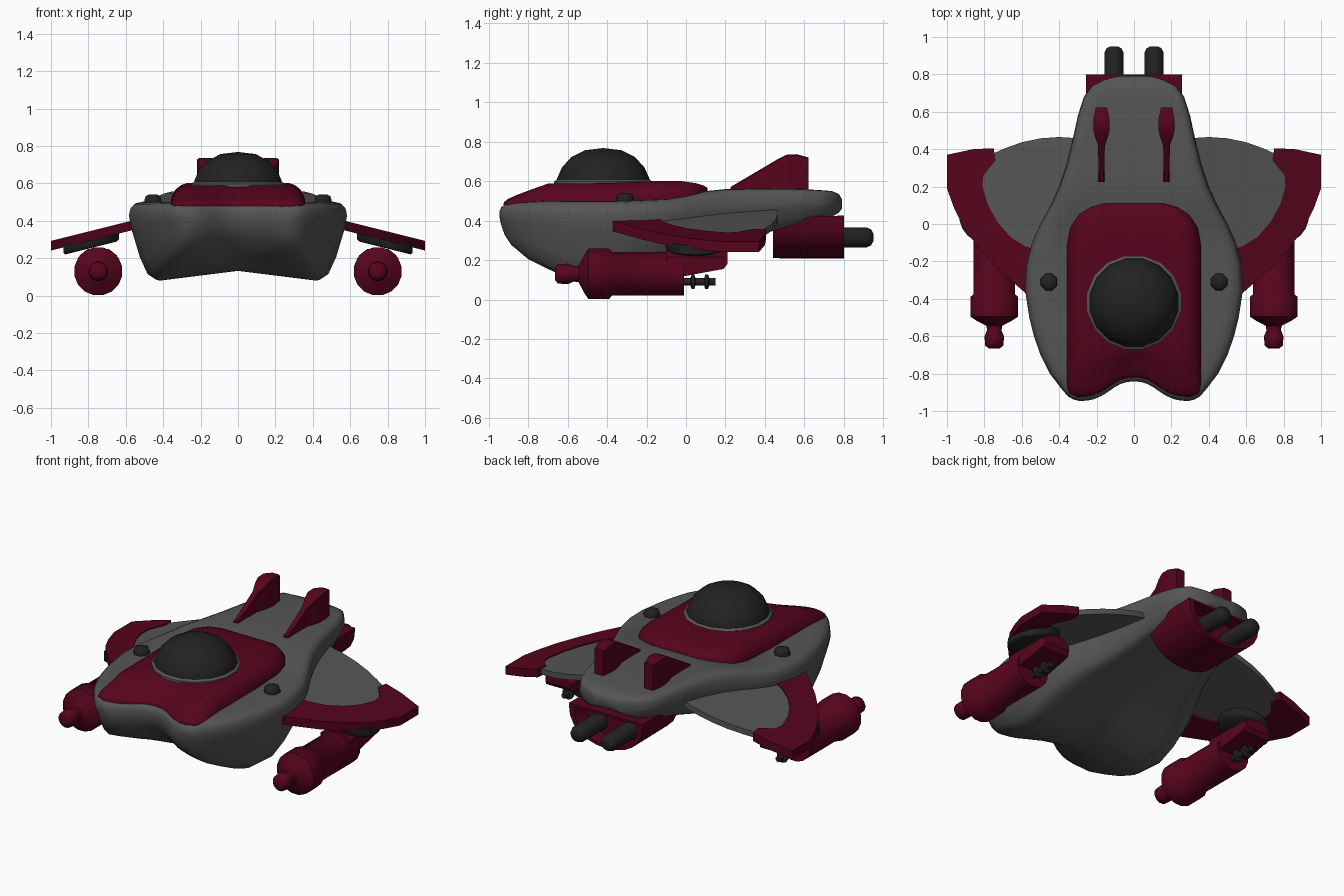
import bpy, bmesh, math


def material(name, rgb):
    m = bpy.data.materials.new(name)
    m.diffuse_color = (*rgb, 1)
    return m


RED = material("dark red", (0.093, 0.0012, 0.0115))
GREY = material("hull grey", (0.092, 0.092, 0.092))
DARK = material("near black", (0.0155, 0.0155, 0.0155))


def finish(name, bm, mat, mirror=False, angle=35):
    bmesh.ops.remove_doubles(bm, verts=bm.verts, dist=0.0005)
    bmesh.ops.recalc_face_normals(bm, faces=bm.faces)
    me = bpy.data.meshes.new(name)
    bm.to_mesh(me)
    bm.free()
    me.materials.append(mat)
    ob = bpy.data.objects.new(name, me)
    bpy.context.collection.objects.link(ob)
    bpy.context.view_layer.objects.active = ob
    ob.select_set(True)
    bpy.ops.object.shade_smooth_by_angle(angle=math.radians(angle))
    ob.select_set(False)
    if mirror:
        ob.modifiers.new("Mirror", 'MIRROR').use_mirror_merge = False
    return ob


def bridge(bm, rings, caps=True):
    for a, b in zip(rings, rings[1:]):
        n = len(a)
        for i in range(n):
            bm.faces.new((a[i], a[(i + 1) % n], b[(i + 1) % n], b[i]))
    if caps:
        bm.faces.new(rings[0])
        bm.faces.new(rings[-1])


def revolve(name, mat, profile, centre, axis='Z', seg=16, shear=0.0, mirror=False):
    """profile = (radius, position along axis); centre = the other two coordinates"""
    bm = bmesh.new()
    rings = []
    for r, h in profile:
        ring = []
        for i in range(seg):
            t = 2 * math.pi * (i + 0.5) / seg
            u, v = r * math.cos(t), r * math.sin(t)
            if axis == 'Z':
                co = (centre[0] + u, centre[1] + v, h - shear * u)
            else:
                co = (centre[0] + u, h, centre[1] + v)
            ring.append(bm.verts.new(co))
        rings.append(ring)
    bridge(bm, rings)
    return finish(name, bm, mat, mirror, angle=50)


def prism_loft(name, mat, sections, mirror=False, angle=35):
    bm = bmesh.new()
    bridge(bm, [[bm.verts.new(p) for p in s] for s in sections])
    return finish(name, bm, mat, mirror, angle)


FLAT = (0, 0.12, 0.24, 0.36, 0.48, 0.6, 0.75)


def notch(x, y):
    """pushes the middle of the nose back between its two lobes"""
    fade = min(1, max(0, (-0.6 - y) / 0.25))
    return 0.105 * math.exp(-abs(x / 0.155) ** 2.6) * fade


def shell(name, mat, stations, top_edge, low_edge, keel):
    """stations = (y, half width, top z, widest z, bottom z)"""
    bm = bmesh.new()
    rings = []
    tops = [(f, 1) for f in FLAT] + top_edge
    lows = [(f, keel * (1 - f / 0.75)) for f in FLAT] + low_edge
    n = len(tops)
    for y, w, zt, zm, zb in stations:
        half = [(f * w, zm + (zt - zm) * t) for f, t in tops] + [(w, zm)]
        half += [(f * w, zb + (zm - zb) * t) for f, t in reversed(lows)]
        full = half + [(-x, z) for x, z in reversed(half[1:-1])]
        rings.append([bm.verts.new((x, y + notch(x, y), z)) for x, z in full])
    bridge(bm, rings, caps=False)
    # end caps as strips from top edge to bottom edge
    for r in (rings[0], rings[-1]):
        m = len(r)
        for k in range(-n, n):
            quad = [r[k % m], r[(k + 1) % m], r[(2 * n - k - 1) % m], r[(2 * n - k) % m]]
            quad = list(dict.fromkeys(quad))
            bm.faces.new(quad)
    return finish(name, bm, mat, angle=60)


# Main hull
shell("hull", GREY, [
    (-0.947, 0.29, 0.448, 0.43, 0.405),
    (-0.938, 0.325, 0.47, 0.43, 0.37), (-0.92, 0.355, 0.482, 0.43, 0.325),
    (-0.885, 0.385, 0.49, 0.43, 0.275), (-0.80, 0.45, 0.495, 0.43, 0.205),
    (-0.70, 0.50, 0.50, 0.43, 0.155), (-0.60, 0.535, 0.50, 0.43, 0.11),
    (-0.50, 0.56, 0.50, 0.43, 0.08), (-0.35, 0.583, 0.50, 0.43, 0.085),
    (-0.22, 0.575, 0.505, 0.43, 0.135), (-0.10, 0.545, 0.51, 0.43, 0.18),
    (0.0, 0.50, 0.525, 0.44, 0.22), (0.1, 0.445, 0.55, 0.45, 0.25),
    (0.2, 0.40, 0.56, 0.46, 0.28), (0.32, 0.36, 0.562, 0.47, 0.315),
    (0.45, 0.328, 0.562, 0.48, 0.35), (0.58, 0.30, 0.56, 0.485, 0.38),
    (0.68, 0.268, 0.555, 0.485, 0.405), (0.74, 0.225, 0.55, 0.485, 0.42),
    (0.775, 0.15, 0.535, 0.485, 0.44), (0.79, 0.09, 0.51, 0.485, 0.46)],
    [(0.88, 0.97), (0.95, 0.85), (0.985, 0.55)],
    [(0.83, 0.09), (0.90, 0.35), (0.98, 0.8)], 0.15)

# Red deck plate around the cockpit
shell("deck_plate", RED, [
    (-0.925, 0.30, 0.495, 0.485, 0.47), (-0.905, 0.345, 0.51, 0.485, 0.47),
    (-0.86, 0.36, 0.53, 0.485, 0.47), (-0.78, 0.362, 0.56, 0.485, 0.47),
    (-0.70, 0.362, 0.588, 0.485, 0.47), (-0.40, 0.362, 0.59, 0.485, 0.47),
    (-0.12, 0.362, 0.602, 0.49, 0.47), (-0.02, 0.345, 0.60, 0.50, 0.47),
    (0.05, 0.30, 0.59, 0.51, 0.47), (0.09, 0.24, 0.578, 0.52, 0.47),
    (0.11, 0.17, 0.565, 0.53, 0.47)],
    [(0.84, 0.9), (0.92, 0.7), (0.98, 0.35)],
    [(0.83, 0.1), (0.90, 0.3), (0.98, 0.7)], 0)

# Cockpit dome and its rim
revolve("cockpit_rim", GREY, [(0.255, 0.55), (0.255, 0.598), (0.24, 0.608), (0.23, 0.55)], (0, -0.42))
revolve("cockpit_dome", DARK, [(0.243, 0.56), (0.238, 0.615), (0.213, 0.67), (0.165, 0.722),
                               (0.095, 0.757), (0.0005, 0.768)], (0, -0.42))

# Small side knobs on the deck
revolve("deck_knob", DARK, [(0.047, 0.46), (0.048, 0.515), (0.042, 0.532), (0.025, 0.54)],
        (0.455, -0.31), seg=8, mirror=True)


# Drooping wings
def wing_plate(name, mat, pts, top, thick):
    secs = [[(x, y, top - d - 0.25 * (x - 0.58)) for x, y in pts] for d in (0, thick)]
    return prism_loft(name, mat, secs, mirror=True)


wing_plate("wing", GREY, [
    (0.25, 0.455), (0.40, 0.465), (0.50, 0.458), (0.60, 0.437), (0.69, 0.405), (0.79, 0.36),
    (0.84, 0.25), (0.81, 0.08), (0.73, -0.08), (0.55, -0.2), (0.25, -0.2)], 0.39, 0.035)
wing_plate("wing_trim", RED, [
    (0.75, 0.405), (0.86, 0.40), (1.0, 0.37), (1.0, 0.19), (0.96, 0.08), (0.91, -0.02), (0.83, -0.13),
    (0.74, -0.23), (0.58, -0.37), (0.5, -0.37), (0.5, -0.14), (0.58, -0.12), (0.66, -0.07),
    (0.73, 0.01), (0.78, 0.10), (0.81, 0.20), (0.805, 0.26), (0.74, 0.34)], 0.398, 0.052)

# Pods under the wings: mounting disc, body, tail wedge, small gun
revolve("pod_mount_disc", DARK, [(0.14, 0.255), (0.15, 0.265), (0.15, 0.31)], (0.785, 0.045),
        shear=0.25, seg=20, mirror=True)
revolve("pod_body", RED, [
    (0.03, -0.665), (0.05, -0.65), (0.053, -0.60), (0.04, -0.57), (0.042, -0.545), (0.10, -0.515),
    (0.13, -0.495), (0.13, -0.39), (0.113, -0.375), (0.113, -0.01)], (0.747, 0.13), 'Y', mirror=True)


def wedge(y, w, lo, hi):
    c = 0.747
    return [(c - w, y, lo), (c + w, y, lo), (c + w, y, hi - 0.035),
            (c + w * 0.55, y, hi), (c - w * 0.55, y, hi), (c - w, y, hi - 0.035)]


prism_loft("pod_tail", RED, [wedge(-0.1, 0.1, 0.11, 0.25), wedge(0.0, 0.1, 0.12, 0.25),
                             wedge(0.19, 0.095, 0.155, 0.25), wedge(0.21, 0.085, 0.18, 0.245)], mirror=True)
revolve("pod_gun", DARK, [
    (0.018, -0.03), (0.018, 0.022), (0.037, 0.028), (0.037, 0.042), (0.018, 0.048), (0.018, 0.092),
    (0.037, 0.098), (0.037, 0.112), (0.018, 0.118), (0.018, 0.15)], (0.747, 0.09), 'Y', seg=10, mirror=True)


# Tail fins: thin leading blade swelling to a thick rear post
def fin(y, w, z):
    c = 0.174
    return [(c - w, y, 0.53), (c + w, y, 0.53), (c + w, y, z - 0.006), (c + w * 0.7, y, z),
            (c - w * 0.7, y, z), (c - w, y, z - 0.006)]


prism_loft("tail_fin", RED, [fin(0.225, 0.015, 0.57), fin(0.42, 0.018, 0.685), fin(0.47, 0.036, 0.715),
                             fin(0.51, 0.044, 0.734), fin(0.56, 0.043, 0.737), fin(0.622, 0.03, 0.72)],
           mirror=True, angle=40)


# Rear gun housing: half-round trough with a recessed back, and its barrels
def housing(y, s):
    pts = [(0.258 * math.cos(t), 0.425 - 0.218 * math.sin(t) ** 0.8)
           for t in (math.pi * i / 12 for i in range(12))] + [(-0.258, 0.425)]
    return [(x * s, y, 0.335 + (z - 0.335) * s) for x, z in pts]


prism_loft("rear_gun_housing", RED, [housing(0.44, 0.98), housing(0.80, 1), housing(0.80, 0.86),
                                     housing(0.70, 0.84)])
revolve("rear_gun_barrel", DARK, [(0.052, 0.6), (0.052, 0.915), (0.042, 0.938), (0.02, 0.95)],
        (0.107, 0.315), 'Y', mirror=True)
